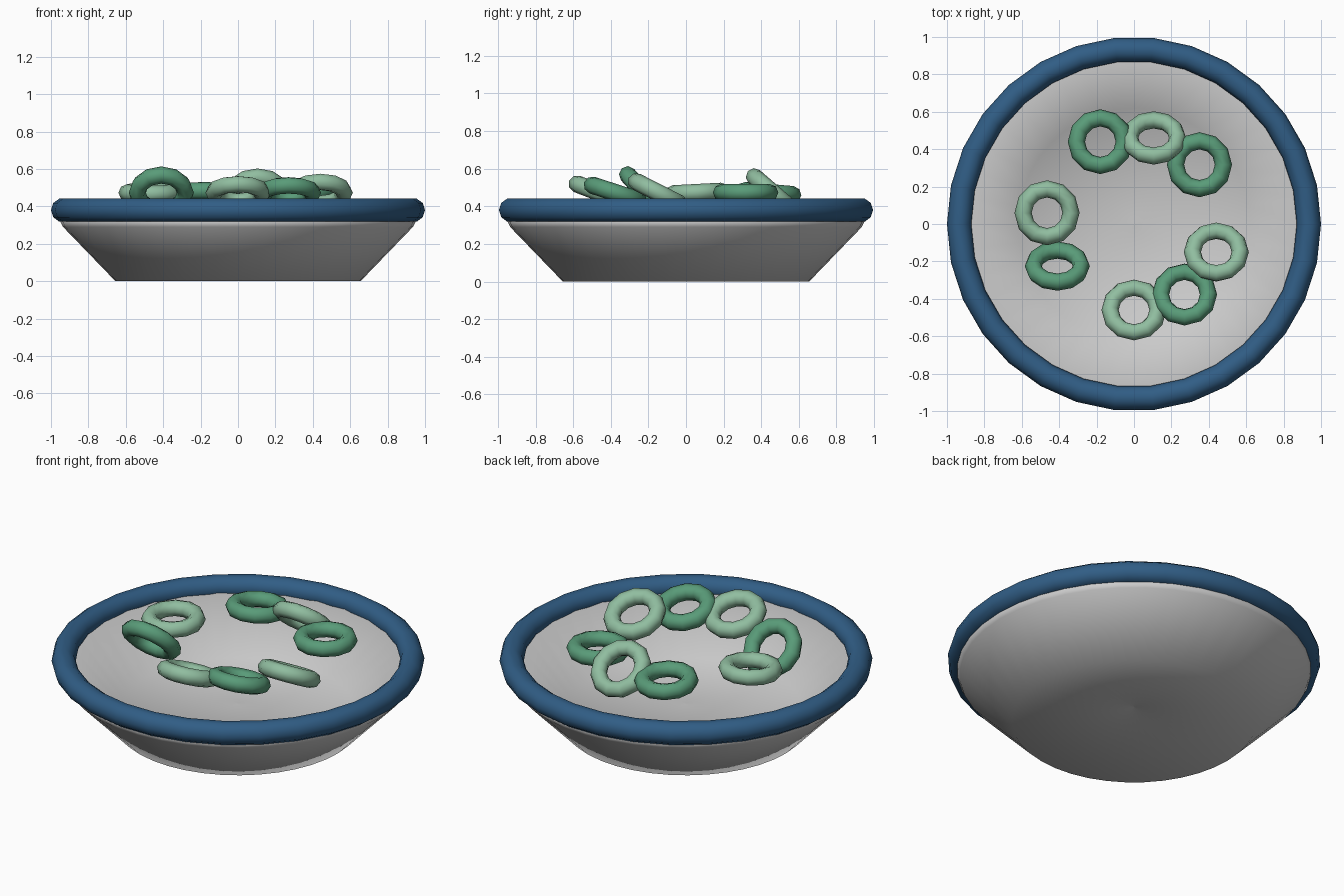
import bpy, bmesh, math

if "Cube" in bpy.data.objects:
    bpy.data.objects.remove(bpy.data.objects["Cube"])


def material(name, rgb):
    m = bpy.data.materials.new(name)
    m.diffuse_color = (*rgb, 1)
    m.use_nodes = True
    m.node_tree.nodes["Principled BSDF"].inputs["Base Color"].default_value = m.diffuse_color
    return m


def lathe(name, profile, sides):
    """Revolve (radius, z) points about z."""
    bm = bmesh.new()
    verts = [bm.verts.new((r, 0, z)) for r, z in profile]
    edges = [bm.edges.new(pair) for pair in zip(verts, verts[1:])]
    bmesh.ops.spin(bm, geom=verts + edges, cent=(0, 0, 0), axis=(0, 0, 1),
                   angle=math.tau, steps=sides, use_duplicate=False)
    bmesh.ops.remove_doubles(bm, verts=bm.verts, dist=1e-4)
    bmesh.ops.recalc_face_normals(bm, faces=bm.faces)
    mesh = bpy.data.meshes.new(name)
    bm.to_mesh(mesh)
    bm.free()
    mesh.shade_smooth()
    ob = bpy.data.objects.new(name, mesh)
    bpy.context.collection.objects.link(ob)
    return ob


def torus(name, loc, major, minor, sides, tube, mat, tilt=0):
    bpy.ops.mesh.primitive_torus_add(
        location=loc, rotation=(math.radians(tilt), 0, 0),
        major_radius=major, minor_radius=minor,
        major_segments=sides, minor_segments=tube)
    ob = bpy.context.object
    ob.name = name
    ob.data.materials.append(mat)
    ob.data.shade_smooth()
    return ob


blue = material("rim_blue", (0.03, 0.11, 0.235))
dark = material("dark_green", (0.10, 0.33, 0.19))
light = material("light_green", (0.28, 0.51, 0.35))

# Bowl: hollow base, flared wall, inner wall and floor
lathe("bowl", [(0.001, 0.09), (0.655, 0), (0.935, 0.29), (0.95, 0.32),
               (0.89, 0.385), (0.62, 0.10), (0.001, 0.12)], 40)

# Thick rim
torus("rim", (0, 0, 0.38), 0.935, 0.065, 30, 10, blue)

# Floating rings: x, y, tilt about x (front edge raised)
rings = [(-0.18, 0.44, 5), (0.105, 0.46, 41), (0.35, 0.317, 0),
         (0.44, -0.15, 27), (0.27, -0.377, 18), (0, -0.46, 21),
         (-0.41, -0.225, 48), (-0.465, 0.06, -3)]
for i, (x, y, tilt) in enumerate(rings):
    torus(f"cereal_ring_{i + 1}", (x, y, 0.473), 0.128, 0.046, 12, 8,
          light if i % 2 else dark, -tilt)
